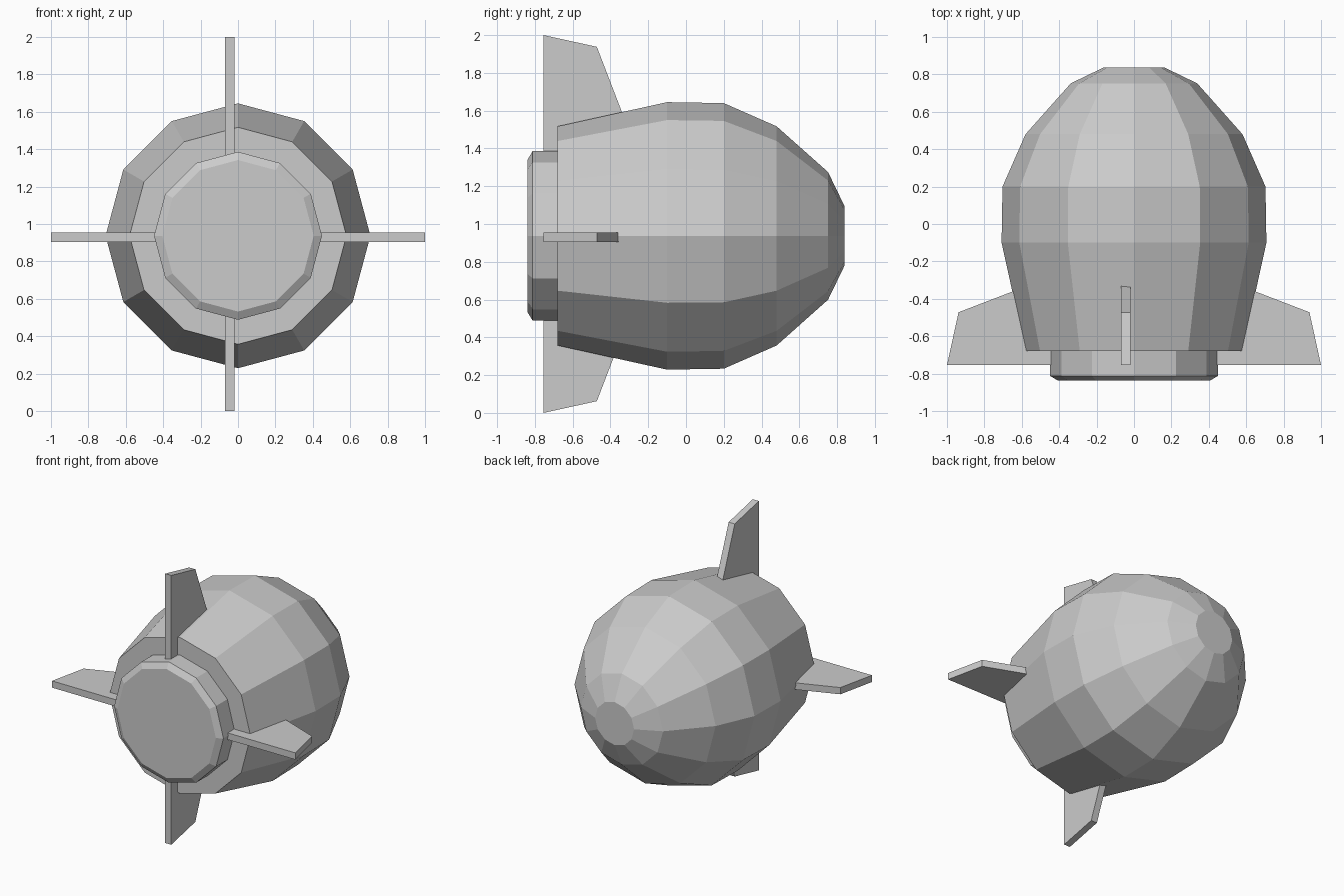
import bpy, bmesh, math
from mathutils import Vector

if "Cube" in bpy.data.objects:
    bpy.data.objects.remove(bpy.data.objects["Cube"])

CENTRE_Z = 0.937


def finish(name, bm):
    bmesh.ops.recalc_face_normals(bm, faces=bm.faces)
    mesh = bpy.data.meshes.new(name)
    bm.to_mesh(mesh)
    bm.free()
    bpy.context.collection.objects.link(bpy.data.objects.new(name, mesh))


def lathe(name, profile, sides=12):
    """Closed, flat-faced solid around the y axis from (y, radius) pairs."""
    bm = bmesh.new()
    rings = []
    for y, r in profile:
        angles = [2 * math.pi * i / sides for i in range(sides)]
        rings.append([bm.verts.new((r * math.cos(a), y, CENTRE_Z + r * math.sin(a)))
                      for a in angles])
    for a, b in zip(rings, rings[1:]):
        for i in range(sides):
            j = (i + 1) % sides
            bm.faces.new((a[i], a[j], b[j], b[i]))
    bm.faces.new(rings[0])
    bm.faces.new(rings[-1])
    finish(name, bm)


def fin(name, origin, out, side, inner):
    """Swept plate reaching 1 unit from origin along out."""
    outline = [(inner, -0.755), (1.0, -0.755), (0.938, -0.472),
               (inner, -0.472 + (0.938 - inner) / 2.6)]
    bm = bmesh.new()
    verts = [bm.verts.new(origin + out * r + Vector((0, y, 0)) - side * 0.025)
             for r, y in outline]
    face = bm.faces.new(verts)
    ext = bmesh.ops.extrude_face_region(bm, geom=[face], use_keep_orig=True)
    moved = [g for g in ext["geom"] if isinstance(g, bmesh.types.BMVert)]
    bmesh.ops.translate(bm, verts=moved, vec=side * 0.05)
    finish(name, bm)


# Egg-shaped body
lathe("body", [(-0.68, 0.58), (-0.10, 0.708), (0.20, 0.703),
               (0.48, 0.58), (0.752, 0.338), (0.838, 0.16)])

# Tail collar with chamfered end
lathe("tail_collar", [(-0.66, 0.449), (-0.812, 0.449), (-0.838, 0.405)])

# Four tail fins
X, Z = Vector((1, 0, 0)), Vector((0, 0, 1))
for s, up_name, side_name in ((1, "top_fin", "right_fin"), (-1, "bottom_fin", "left_fin")):
    fin(up_name, Vector((-0.045, 0, 1.0)), Z * s, X, 0.36 if s > 0 else 0.49)
    fin(side_name, Vector((0, 0, 0.93)), X * s, Z, 0.42)
